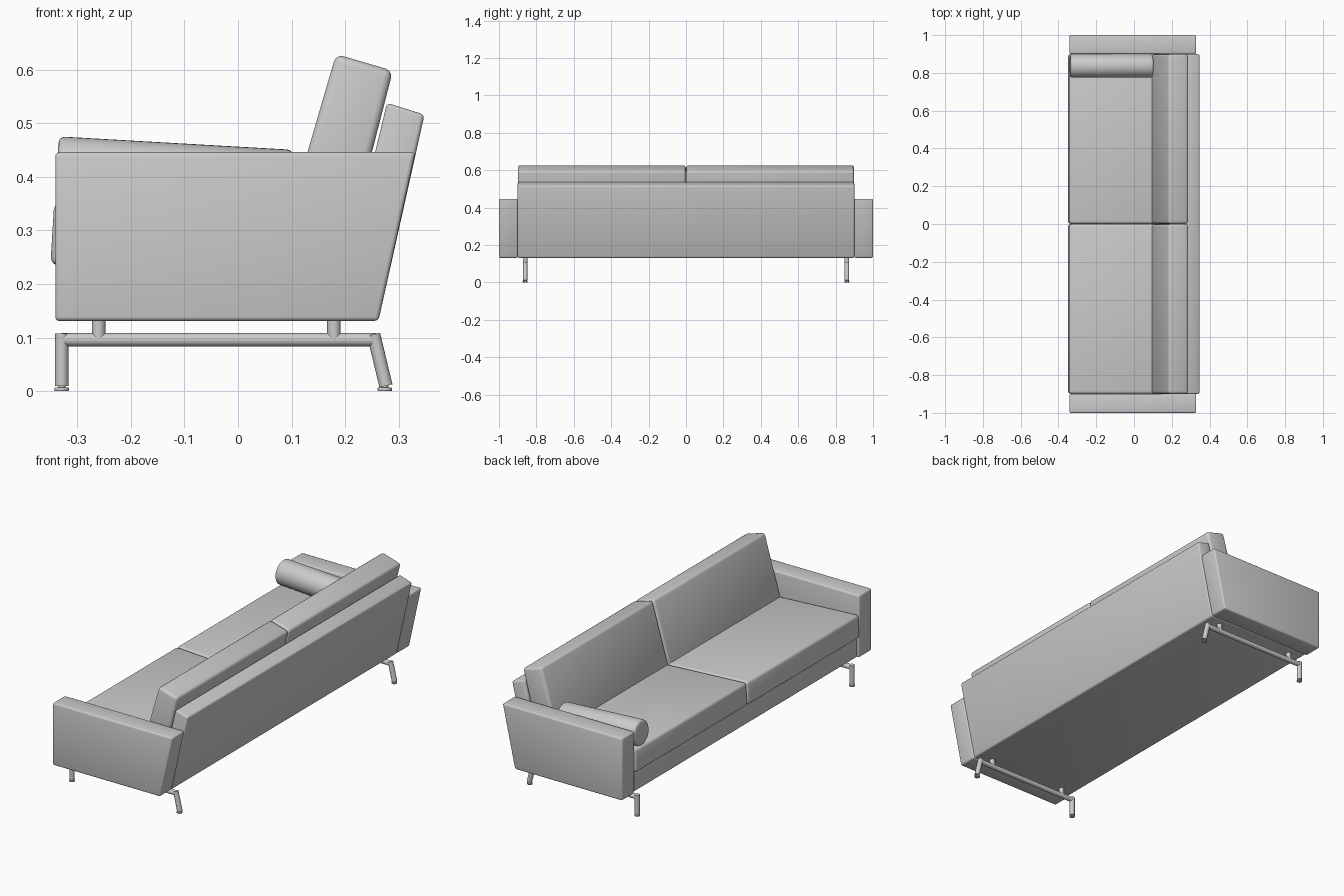
import bpy, bmesh, math
from mathutils import Vector

if "Cube" in bpy.data.objects:
    bpy.data.objects.remove(bpy.data.objects["Cube"])

grey = bpy.data.materials.new("grey")
grey.diffuse_color = (0.6, 0.6, 0.6, 1)
grey.use_nodes = True
grey.node_tree.nodes["Principled BSDF"].inputs["Base Color"].default_value = grey.diffuse_color


def finish(obj, bevel=0, segments=3):
    obj.data.materials.append(grey)
    bpy.context.view_layer.objects.active = obj
    obj.select_set(True)
    if bevel:
        mod = obj.modifiers.new("soft_edges", 'BEVEL')
        mod.width, mod.segments = bevel, segments
        mod.limit_method, mod.angle_limit = 'ANGLE', math.radians(30)
        bpy.ops.object.modifier_apply(modifier=mod.name)
    bpy.ops.object.shade_smooth_by_angle(angle=math.radians(35))
    obj.select_set(False)
    return obj


def slab(name, profile, y0, y1, bevel, segments=3):
    """Extrude an (x, z) side profile from y0 to y1."""
    bm = bmesh.new()
    face = bm.faces.new([bm.verts.new((x, y0, z)) for x, z in profile])
    out = bmesh.ops.extrude_face_region(bm, geom=[face])
    verts = [v for v in out["geom"] if isinstance(v, bmesh.types.BMVert)]
    bmesh.ops.translate(bm, verts=verts, vec=(0, y1 - y0, 0))
    bmesh.ops.recalc_face_normals(bm, faces=bm.faces)
    mesh = bpy.data.meshes.new(name)
    bm.to_mesh(mesh)
    bm.free()
    obj = bpy.data.objects.new(name, mesh)
    bpy.context.collection.objects.link(obj)
    return finish(obj, bevel, segments)


def rod(name, a, b, radius, sides=20, bevel=0):
    """Cylinder between two points."""
    a, b = Vector(a), Vector(b)
    bpy.ops.mesh.primitive_cylinder_add(vertices=sides, radius=radius,
                                        depth=(b - a).length, location=(a + b) / 2)
    obj = bpy.context.object
    obj.name = name
    obj.rotation_euler = (b - a).to_track_quat('Z', 'Y').to_euler()
    return finish(obj, bevel)


# Upholstered base and sloping back
slab("base", [(-0.33, 0.132), (0.258, 0.132), (0.275, 0.205), (-0.33, 0.236)], -0.899, 0.899, 0.005)
slab("backrest", [(0.18, 0.131), (0.262, 0.131), (0.348, 0.516), (0.278, 0.538)], -0.9, 0.9, 0.008)

arm_profile = [(-0.341, 0.131), (0.262, 0.131), (0.331, 0.446), (-0.341, 0.446)]
for side, label in ((-1, "right"), (1, "left")):
    # Arm, seat cushion and back cushion
    slab("arm_" + label, arm_profile, side * 0.9, side * 1.0, 0.008)
    slab("seat_cushion_" + label,
         [(-0.35, 0.236), (0.2, 0.206), (0.2, 0.322), (-0.343, 0.352)],
         side * 0.001, side * 0.899, 0.014)
    slab("back_cushion_" + label,
         [(0.09, 0.31), (0.21, 0.29), (0.289, 0.598), (0.183, 0.629)],
         side * 0.001, side * 0.899, 0.014)

    # Tube leg frame with posts and foot glides
    y = side * 0.86
    rod("leg_rail_" + label, (-0.329, y, 0.096), (0.258, y, 0.096), 0.0125)
    rod("front_leg_" + label, (-0.329, y, 0.01), (-0.329, y, 0.108), 0.0125)
    rod("rear_leg_" + label, (0.276, y, 0.01), (0.253, y, 0.106), 0.0125)
    for x in (-0.26, 0.179):
        rod("post_" + label, (x, y, 0.098), (x, y, 0.135), 0.0125)
    for x in (-0.329, 0.274):
        rod("foot_stem_" + label, (x, y, 0.004), (x, y, 0.014), 0.007)
        rod("foot_" + label, (x, y, 0), (x, y, 0.007), 0.0135, bevel=0.002)

# Bolster lying against the left arm
rod("bolster", (-0.338, 0.837, 0.413), (0.1, 0.837, 0.388), 0.0625, 40, 0.012)
